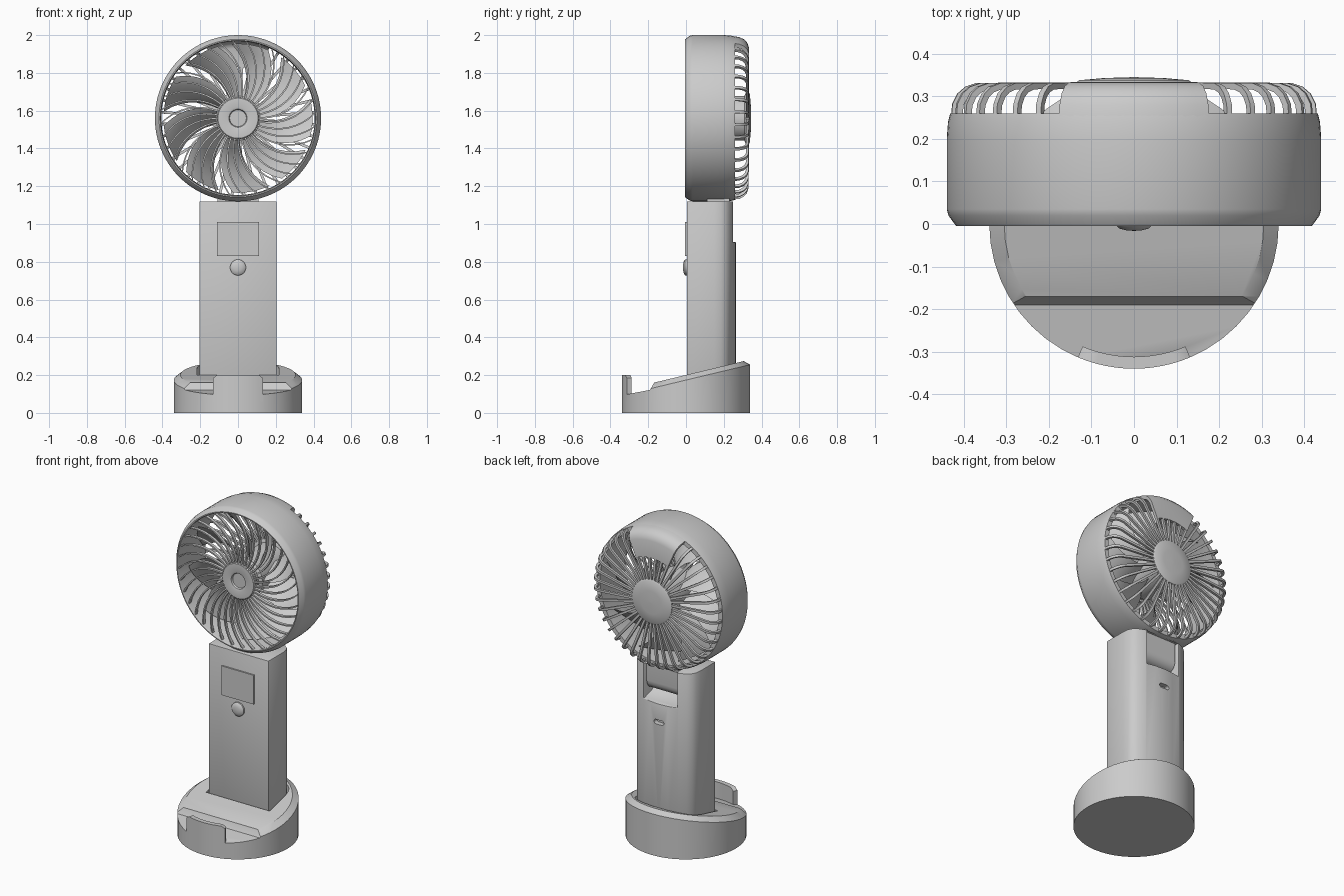
import bpy, bmesh
from math import sin, cos, pi, radians, hypot

if "Cube" in bpy.data.objects:
    bpy.data.objects.remove(bpy.data.objects["Cube"])

HZ = 1.56  # height of the fan axis


def pol(r, a, y):
    return (r * cos(a), y, HZ + r * sin(a))


def loft(bm, rings, wrap=False):
    """Skin a list of closed rings, capping the ends unless wrapped."""
    vs = [[bm.verts.new(p) for p in ring] for ring in rings]
    n = len(vs[0])
    for i in range(len(vs) if wrap else len(vs) - 1):
        a, b = vs[i], vs[(i + 1) % len(vs)]
        for j in range(n):
            k = (j + 1) % n
            bm.faces.new((a[j], a[k], b[k], b[j]))
    if not wrap:
        bm.faces.new(vs[0])
        bm.faces.new(vs[-1])


def finish(bm, name):
    bmesh.ops.recalc_face_normals(bm, faces=bm.faces)
    me = bpy.data.meshes.new(name)
    bm.to_mesh(me)
    bm.free()
    ob = bpy.data.objects.new(name, me)
    bpy.context.collection.objects.link(ob)
    return ob


def solid(name, rings, wrap=False):
    bm = bmesh.new()
    loft(bm, rings, wrap)
    return finish(bm, name)


def revolve(name, prof, z=HZ, n=96, closed=False):
    """Spin (radius, y) points round the fan axis direction."""
    angs = [2 * pi * i / n for i in range(n)]
    pt = lambda r, y, a: (r * cos(a), y, z + r * sin(a))
    return solid(name, [[pt(r, y, a) for a in angs] for r, y in prof], closed)


def prism_x(name, prof, hw):
    """Extrude a (y, z) profile across x."""
    return solid(name, [[(x, y, z) for y, z in prof] for x in (-hw, hw)])


def apply_mod(ob, mod):
    bpy.context.view_layer.objects.active = ob
    bpy.ops.object.modifier_apply(modifier=mod.name)


def cut(ob, cutter):
    m = ob.modifiers.new("cut", 'BOOLEAN')
    m.operation, m.solver, m.object = 'DIFFERENCE', 'EXACT', cutter
    cutter.hide_render = True
    apply_mod(ob, m)
    bpy.data.objects.remove(cutter)


def bevel(ob, w, seg=2):
    m = ob.modifiers.new("bevel", 'BEVEL')
    m.width, m.segments, m.limit_method, m.angle_limit = w, seg, 'ANGLE', radians(50)
    apply_mod(ob, m)


# handle outline, flat front and rounded back
half = [(.205, .005), (.205, .15), (.2, .185), (.188, .21), (.165, .23),
        (.12, .249), (.06, .262)]
outline = half + [(0, .266)] + [(-x, y) for x, y in reversed(half)]


def handle_solid(name, z0, z1, grow=1.0):
    return solid(name, [[(x * grow, .135 + (y - .135) * grow, z) for x, y in outline]
                        for z in (z0, z1)])


# base: drum with sloped, chamfered top
N = 48
ring = lambda r, dz: [(r * cos(2 * pi * i / N), r * sin(2 * pi * i / N),
                       0 if dz is None else .16 + (r * sin(2 * pi * i / N) + .17) * .24 + dz)
                      for i in range(N)]
base = solid("base", [ring(.34, None), ring(.34, -.027), ring(.305, 0)])
cut(base, prism_x("step_cutter", [(-.5, .062), (-.19, .122), (-.17, .158),
                                  (-.17, .5), (-.5, .5)], .5))
cut(base, handle_solid("socket_cutter", .12, .6, 1.06))

# front lip of the base
secs = []
for i in range(13):
    a = radians(-90 + (i - 6) * 3.8)
    top = .185 if i in (0, 12) else .2
    secs.append([(r * cos(a), r * sin(a), z) for r, z in
                 ((.312, .06), (.34, .06), (.34, top), (.312, top))])
solid("base_front_lip", secs)

# handle with hinge notch and charging port
handle = handle_solid("handle", .12, 1.12)
cut(handle, prism_x("notch_cutter", [(.4, .895), (.24, .905), (.17, .925), (.12, .97),
                                     (.095, 1.04), (.095, 1.3), (.4, 1.3)], .114))
bevel(handle, .012)
pill = [((.02 if c > 0 else -.02) + .014 * cos(t), .014 * sin(t))
        for t, c in ((2 * pi * (i + .5) / 16, cos(2 * pi * (i + .5) / 16)) for i in range(16))]
cut(handle, solid("port_cutter", [[(x, y, .79 + z) for x, z in pill] for y in (.235, .3)]))

# hinge block
hinge = prism_x("hinge", [(.11, 1.146), (.11, 1.01)] +
                [(.17 - .06 * cos(t * pi / 10), 1.01 - .06 * sin(t * pi / 10)) for t in range(1, 10)] +
                [(.23, 1.01), (.23, 1.146)], .108)

# screen and button
screen = solid("screen", [[(x, y, z) for x, z in ((-.11, .83), (.11, .83), (.11, 1.01), (-.11, 1.01))]
                          for y in (.02, -.004)])
revolve("button", [(.042, .02), (.042, -.004), (.034, -.011), (.018, -.015), (.003, -.016)], .77, 32)

# fan housing ring
revolve("fan_housing", [(.408, .005), (.412, -.005), (.418, -.005), (.436, .02), (.44, .035),
                        (.44, .2), (.437, .24), (.432, .26), (.406, .26)], closed=True)

# solid patch at the top of the rear grille
arc = [(.434, .25), (.43, .28), (.418, .307), (.4, .324), (.375, .333), (.27, .334)]
inner = [(.27, .316), (.37, .315), (.388, .308), (.4, .295), (.408, .275), (.41, .25)]
solid("rear_grille_patch", [[pol(r, radians(66 + 4 * i), y) for r, y in arc + inner]
                            for i in range(13)])


def rib(bm, path, w, t):
    """Square bar along (radius, y, angle) points."""
    rings = []
    for i, (r, y, a) in enumerate(path):
        p, q = path[max(i - 1, 0)], path[min(i + 1, len(path) - 1)]
        dr, dy = q[0] - p[0], q[1] - p[1]
        l = hypot(dr, dy)
        nr, ny = -dy / l * t / 2, dr / l * t / 2
        da = w / 2 / r
        rings.append([pol(r + s * nr, a + u * da, y + s * ny)
                      for s, u in ((1, 1), (1, -1), (-1, -1), (-1, 1))])
    loft(bm, rings)


# rear grille ribs
bm = bmesh.new()
for k in range(40):
    a = 2 * pi * (k + .5) / 40
    rib(bm, [(r, y, a) for r, y in ((.424, .245), (.421, .28), (.41, .302), (.394, .316),
                                    (.37, .324), (.25, .325), (.12, .325))], .014, .015)
finish(bm, "rear_grille_ribs")
revolve("rear_hub_plate", [(.12, .31), (.136, .318), (.136, .333), (.128, .338), (.07, .343), (.005, .345)])

# curved front grille ribs
bm = bmesh.new()
for k in range(36):
    a = 2 * pi * k / 36
    rib(bm, [(.1 + .31 * s, .012, a + radians(24) * s ** 1.6)
             for s in (i / 9 for i in range(10))], .009, .018)
finish(bm, "front_grille_ribs")
revolve("front_hub", [(.112, .03), (.112, .006), (.106, .0), (.06, -.002), (.048, .002),
                      (.044, .012), (.005, .012)])

# motor and fan blades
revolve("motor", [(.1, .025), (.1, .06), (.118, .07), (.118, .312)], n=64)
bm = bmesh.new()
for k in range(9):
    rings = []
    for i in range(8):
        r = .11 + .285 * i / 7
        a0 = 2 * pi * k / 9 + radians(26) * (i / 7) ** 1.5
        span = radians(34 - 5 * i / 7)
        pts = [(a0 + span * s, .08 + .14 * s ** 1.3) for s in (j / 6 for j in range(7))]
        rings.append([pol(r, a, y) for a, y in pts] +
                     [pol(r, a, y + .007) for a, y in reversed(pts)])
    loft(bm, rings)
finish(bm, "fan_blades")

# smooth shading with sharp edges kept
bpy.ops.object.select_all(action='DESELECT')
for ob in bpy.context.collection.objects:
    ob.select_set(True)
    bpy.context.view_layer.objects.active = ob
bpy.ops.object.shade_smooth_by_angle(angle=radians(35))
